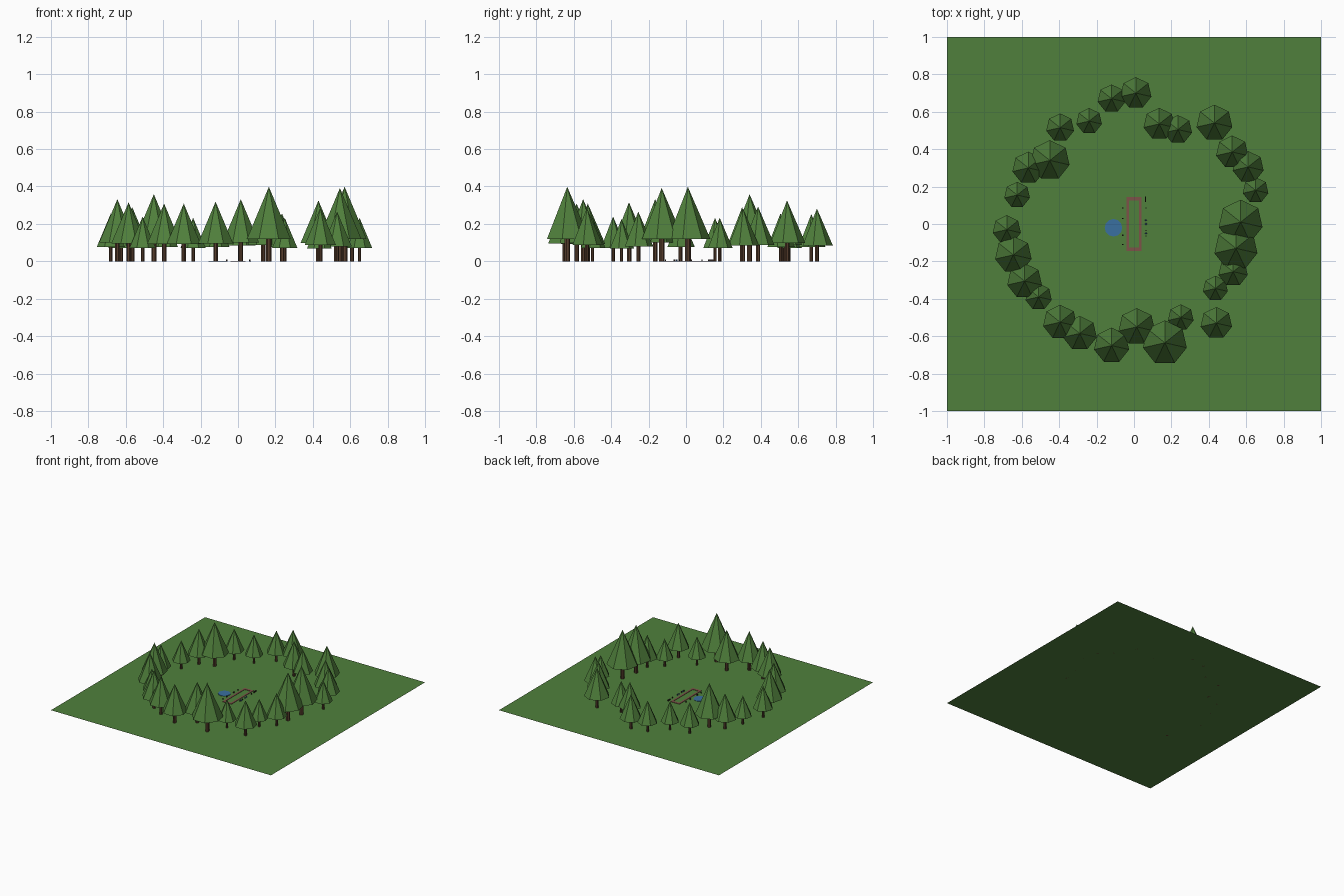
import bpy, bmesh, math
from mathutils import Matrix

if "Cube" in bpy.data.objects:
    bpy.data.objects.remove(bpy.data.objects["Cube"])


def srgb(r, g, b):
    lin = lambda c: c / 12.92 if c <= 0.04045 else ((c + 0.055) / 1.055) ** 2.4
    return (lin(r / 255), lin(g / 255), lin(b / 255), 1)


def material(name, *rgb):
    m = bpy.data.materials.new(name)
    m.diffuse_color = srgb(*rgb)
    m.use_nodes = True
    m.node_tree.nodes["Principled BSDF"].inputs["Base Color"].default_value = m.diffuse_color
    return m


GRASS = material("grass_green", 80, 128, 60)
LEAF = material("leaf_green", 80, 128, 60)
BARK = material("bark_brown", 88, 62, 45)
BRICK = material("path_red_brown", 125, 82, 72)
WATER = material("water_blue", 58, 112, 160)
DARK = material("dark_wood", 45, 35, 30)
BLOOM = material("flower_blue", 60, 90, 150)


def finish(name, bm, mat):
    me = bpy.data.meshes.new(name)
    bm.to_mesh(me)
    bm.free()
    me.materials.append(mat)
    ob = bpy.data.objects.new(name, me)
    bpy.context.collection.objects.link(ob)
    return ob


def add_cone(bm, x, y, z0, z1, r0, r1, sides, caps=True):
    bmesh.ops.create_cone(bm, cap_ends=caps, segments=sides, radius1=r0, radius2=r1,
                          depth=z1 - z0, matrix=Matrix.Translation((x, y, (z0 + z1) / 2)))


def add_box(bm, x, y, z0, sx, sy, sz):
    bmesh.ops.create_cube(bm, size=1, matrix=Matrix.Translation((x, y, z0 + sz / 2))
                          @ Matrix.Diagonal((sx, sy, sz, 1)))


# Ground sheet
bm = bmesh.new()
bmesh.ops.create_grid(bm, x_segments=1, y_segments=1, size=1)
finish("ground", bm, GRASS)

# Ring of trees: x, y, crown radius
TREES = [
    (-.12, .67, .076), (.01, .70, .085), (.135, .535, .086), (.235, .505, .077),
    (.43, .54, .098), (.525, .385, .088), (.61, .305, .085), (.65, .18, .07),
    (.57, .01, .12), (.545, -.13, .118), (.53, -.255, .08), (.435, -.345, .068),
    (.44, -.53, .086), (.25, -.50, .07), (.165, -.635, .12), (.015, -.55, .10),
    (-.12, -.65, .096), (-.29, -.585, .093), (-.395, -.525, .093), (-.51, -.39, .072),
    (-.585, -.305, .095), (-.645, -.165, .10), (-.68, -.03, .077), (-.625, .155, .07),
    (-.565, .30, .087), (-.45, .34, .108), (-.395, .515, .076), (-.24, .55, .07),
]
for x, y, r in TREES:
    bm = bmesh.new()
    add_cone(bm, x, y, 0, r * 1.02, r * .13, r * .13, 7)
    finish("tree_trunk", bm, BARK)
    bm = bmesh.new()
    add_cone(bm, x, y, r, r * 3.32, r, 0, 7)
    finish("tree_crown", bm, LEAF)

# Rectangular path
bm = bmesh.new()
for s in (-1, 1):
    add_box(bm, s * .033, 0, 0, .015, .25, .003)
    add_box(bm, 0, s * .135, 0, .081, .02, .003)
finish("path", bm, BRICK)

# Pond
bm = bmesh.new()
add_cone(bm, -.11, -.02, 0, .003, .047, .047, 12)
finish("pond", bm, WATER)

# Small posts and flowers beside the path
bm = bmesh.new()
add_box(bm, .061, .133, 0, .006, .03, .01)
for y in (.085, .03, -.06, -.11):
    add_box(bm, -.06, y, 0, .006, .006, .01)
for y in (.085, -.035, -.065):
    add_box(bm, .064, y, 0, .006, .006, .01)
finish("posts", bm, DARK)
bm = bmesh.new()
for y in (.02, 0, -.05):
    add_cone(bm, .064, y, 0, .009, .005, .004, 6)
finish("flowers", bm, BLOOM)
